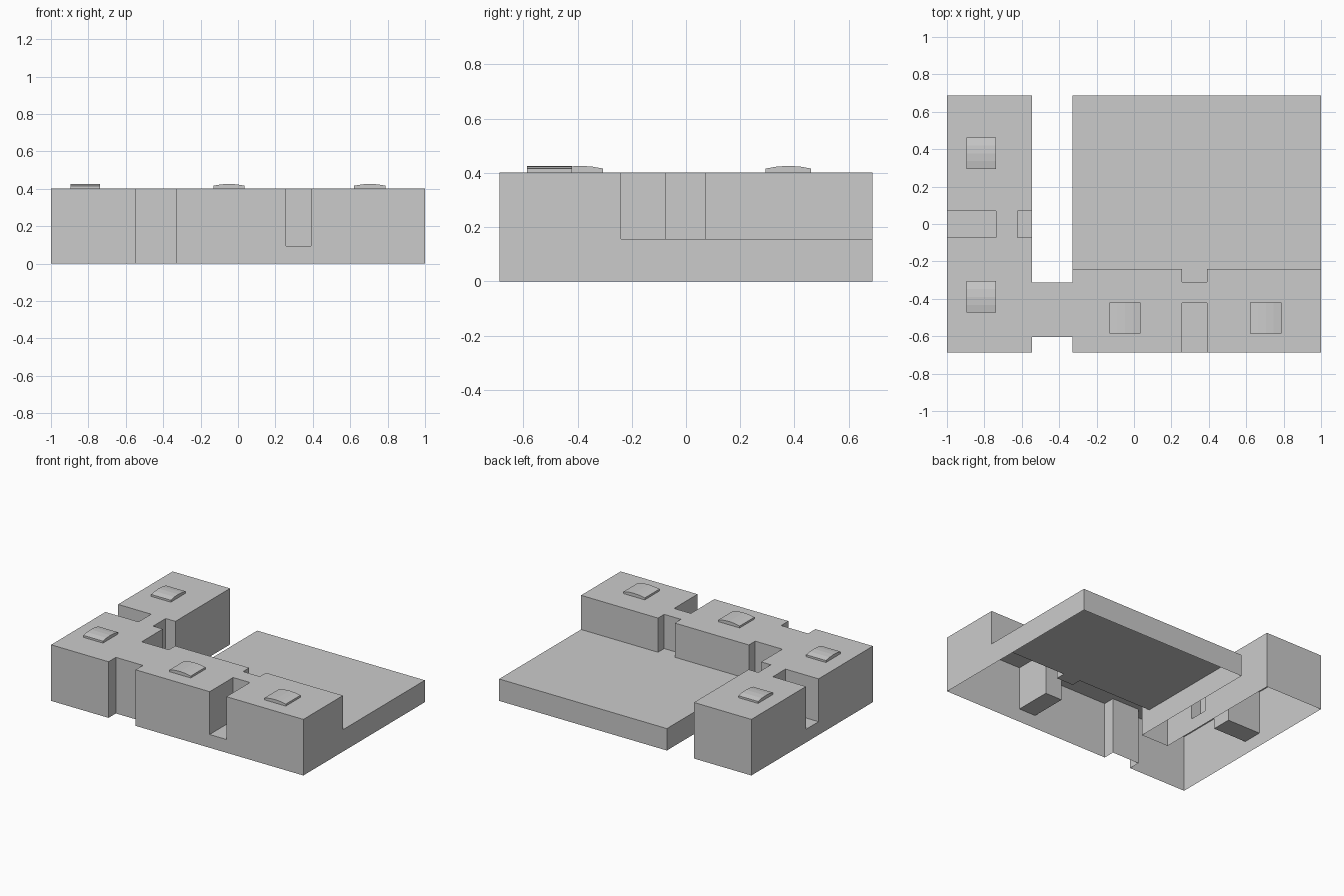
import bpy, bmesh, math

if "Cube" in bpy.data.objects:
    bpy.data.objects.remove(bpy.data.objects["Cube"])

ROOF, DECK, SILL = 0.402, 0.157, 0.095

# Plan rectangles (x0, x1, y0, y1, height); later ones override earlier ones
PLAN = [
    (-1.0, -0.545, -0.688, 0.688, ROOF),     # side wing
    (-0.545, -0.33, -0.605, -0.312, ROOF),   # link between wings
    (-0.33, 1.0, -0.688, -0.24, ROOF),       # front wing
    (-0.33, 1.0, -0.24, 0.688, DECK),        # low deck
    (-1.0, -0.738, -0.073, 0.07, SILL),      # side wing recesses
    (-0.622, -0.545, -0.073, 0.07, SILL),
    (0.257, 0.39, -0.688, -0.422, SILL),     # front wing recesses
    (0.257, 0.39, -0.31, -0.24, DECK),
]


def make_object(name, bm):
    mesh = bpy.data.meshes.new(name)
    bm.to_mesh(mesh)
    bm.free()
    obj = bpy.data.objects.new(name, mesh)
    bpy.context.collection.objects.link(obj)
    return obj


def height(x, y):
    h = 0.0
    for x0, x1, y0, y1, z in PLAN:
        if x0 < x < x1 and y0 < y < y1:
            h = z
    return h


def building_shell():
    """Open-bottomed shell: a top per plan cell and a wall at each height step."""
    bm = bmesh.new()
    xs = sorted({v for p in PLAN for v in p[:2]})
    ys = sorted({v for p in PLAN for v in p[2:4]})

    def quad(pts):
        bm.faces.new([bm.verts.new(p) for p in pts])

    def wall(a, b, lo, hi):
        quad([(*a, lo), (*b, lo), (*b, hi), (*a, hi)])

    for x0, x1 in zip(xs, xs[1:]):
        for y0, y1 in zip(ys, ys[1:]):
            cx, cy = (x0 + x1) / 2, (y0 + y1) / 2
            h = height(cx, cy)
            if h == 0:
                continue
            quad([(x0, y0, h), (x1, y0, h), (x1, y1, h), (x0, y1, h)])
            e = 1e-4
            sides = [((x0, y0), (x1, y0), height(cx, y0 - e)),
                     ((x1, y0), (x1, y1), height(x1 + e, cy)),
                     ((x1, y1), (x0, y1), height(cx, y1 + e)),
                     ((x0, y1), (x0, y0), height(x0 - e, cy))]
            for a, b, other in sides:
                if other < h:
                    wall(a, b, other, h)
    bmesh.ops.remove_doubles(bm, verts=bm.verts, dist=1e-5)
    bmesh.ops.dissolve_limit(bm, angle_limit=math.radians(1),
                             verts=bm.verts, edges=bm.edges)
    return make_object("building_shell", bm)


def roof_vent(name, x, y, along_y):
    """Small rooftop box with a shallow curved top."""
    bm = bmesh.new()
    arch, length, n = 0.084, 0.078 if not along_y else 0.083, 4
    profile = [(-arch, ROOF)]
    for i in range(n + 1):
        t = -1 + 2 * i / n
        profile.append((arch * t, 0.426 - 0.01 * t * t))
    profile.append((arch, ROOF))
    ends = []
    for s in (-length, length):
        ends.append([bm.verts.new((x + u, y + s, z) if along_y else (x + s, y + u, z))
                     for u, z in profile])
    a, b = ends
    bm.faces.new(a)
    bm.faces.new(b)
    for i in range(len(profile) - 1):
        bm.faces.new((a[i], a[i + 1], b[i + 1], b[i]))
    bmesh.ops.holes_fill(bm, edges=bm.edges)
    bmesh.ops.recalc_face_normals(bm, faces=bm.faces)
    return make_object(name, bm)


building_shell()

# Two vents on each wing
for i, y in enumerate((-0.39, 0.378)):
    roof_vent(f"side_wing_vent_{i + 1}", -0.817, y, False)
for i, x in enumerate((-0.048, 0.705)):
    roof_vent(f"front_wing_vent_{i + 1}", x, -0.503, True)
